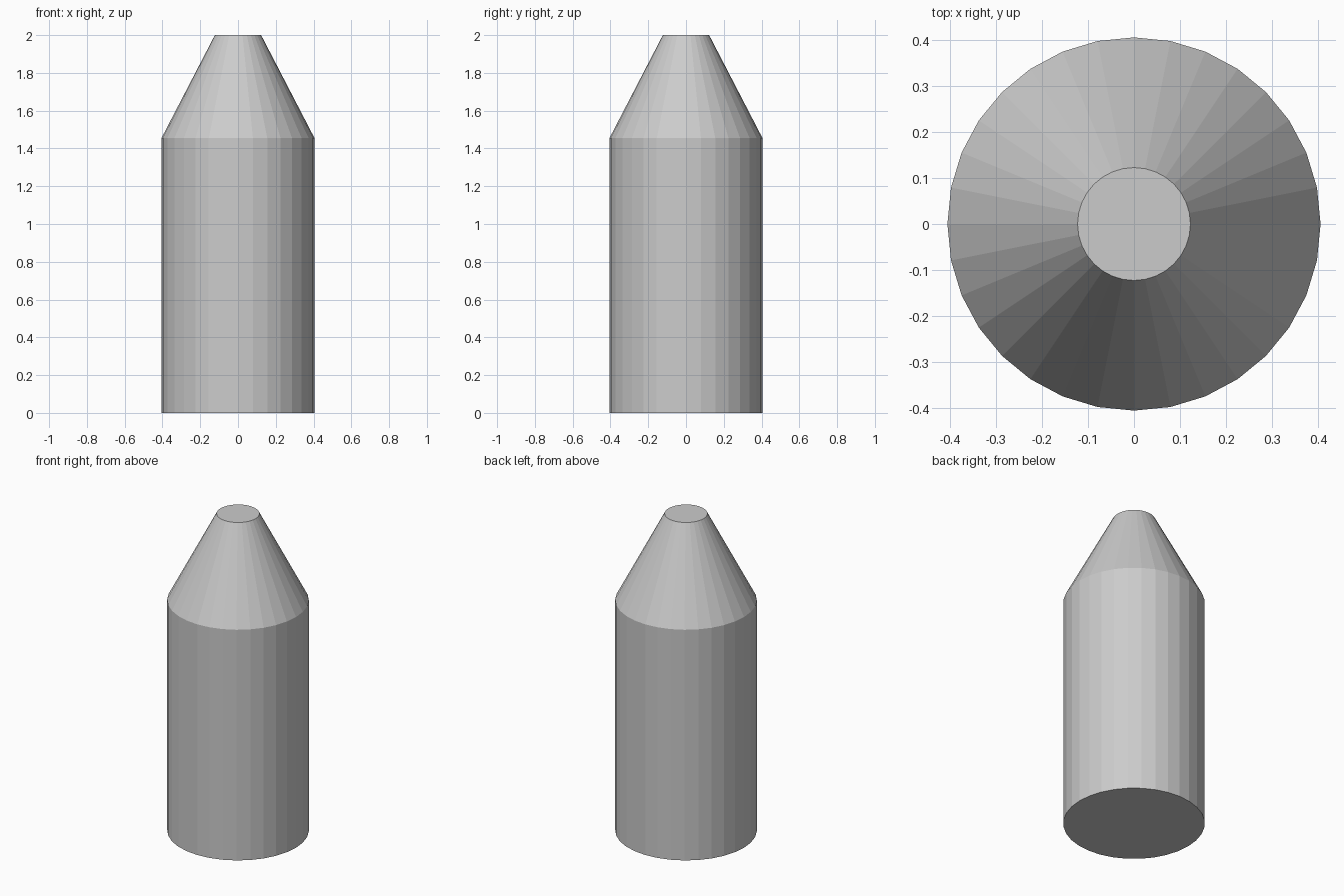
import bpy
import bmesh
from math import cos, sin, tau

if "Cube" in bpy.data.objects:
    bpy.data.objects.remove(bpy.data.objects["Cube"])

SIDES = 32
# radius, height of each ring: base, shoulder, tip
PROFILE = [(0.405, 0.0), (0.405, 1.455), (0.1225, 2.0)]


def lathe(name, profile, sides):
    bm = bmesh.new()
    rings = [[bm.verts.new((r * cos(tau * i / sides), r * sin(tau * i / sides), z))
              for i in range(sides)] for r, z in profile]
    for low, high in zip(rings, rings[1:]):
        for i in range(sides):
            j = (i + 1) % sides
            bm.faces.new((low[i], low[j], high[j], high[i]))
    # flat caps
    bm.faces.new(rings[0][::-1])
    bm.faces.new(rings[-1])
    mesh = bpy.data.meshes.new(name)
    bm.to_mesh(mesh)
    bm.free()
    obj = bpy.data.objects.new(name, mesh)
    bpy.context.collection.objects.link(obj)
    return obj


# cylinder with a truncated cone tip, flat shaded
lathe("tapered_cylinder_body", PROFILE, SIDES)
